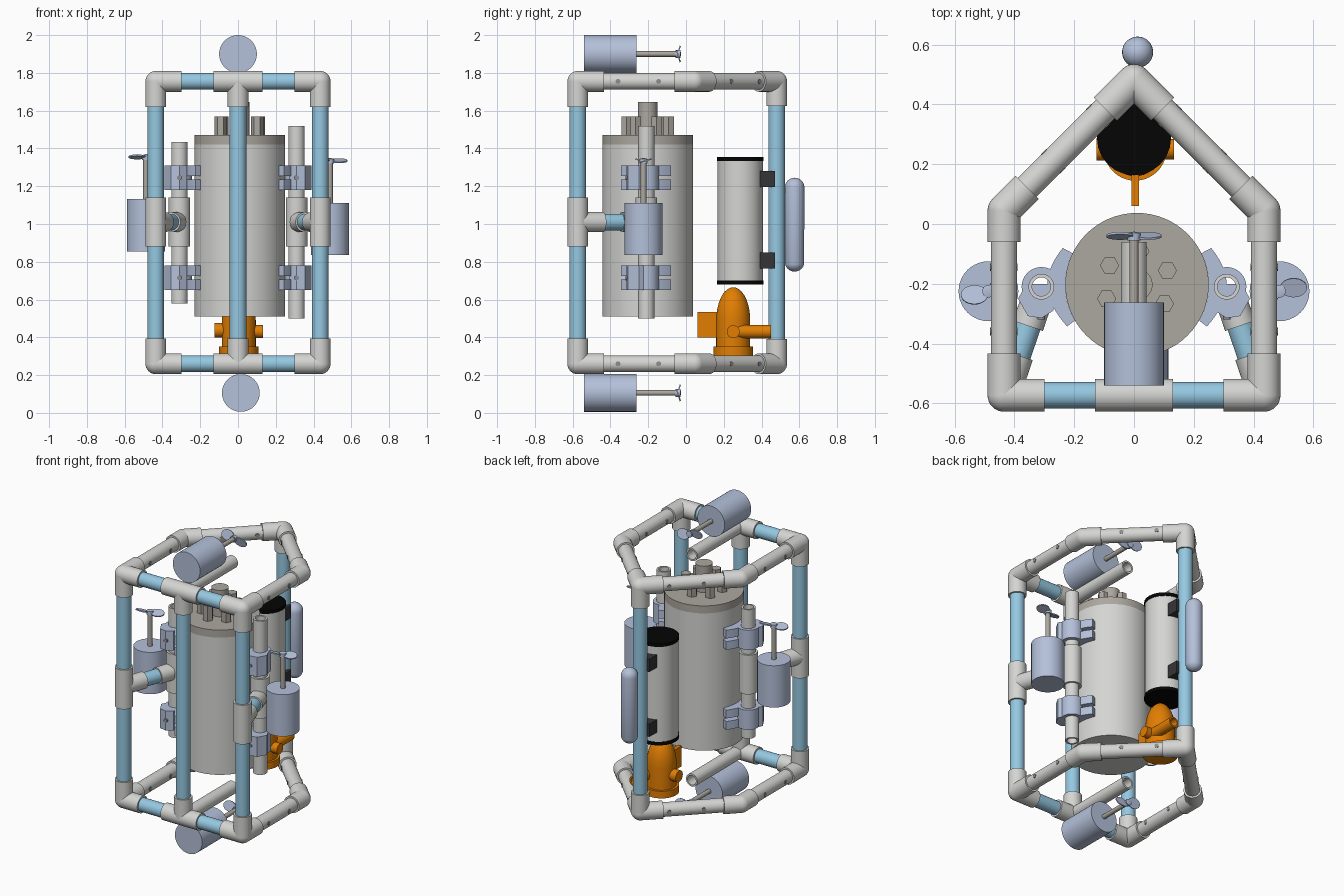
import bpy, bmesh, math
from mathutils import Vector, Matrix

cube = bpy.data.objects.get("Cube")
if cube:
    bpy.data.objects.remove(cube)


def material(name, rgb):
    m = bpy.data.materials.new(name)
    m.use_nodes = True
    col = [c ** 2.2 for c in rgb] + [1]
    m.diffuse_color = col
    m.node_tree.nodes["Principled BSDF"].inputs["Base Color"].default_value = col
    return m


GREY = material("light grey plastic", (.83, .83, .82))
BLUE = material("pale blue pipe", (.58, .78, .88))
STEEL = material("blue grey plastic", (.70, .75, .85))
TAUPE = material("warm grey cap", (.67, .65, .62))
ORANGE = material("orange pump", (.88, .49, .04))
BLACK = material("black cap", (.05, .05, .05))
DARK = material("dark strap", (.22, .22, .23))
HOLE = material("shaded hole", (.55, .55, .55))


def finish(name, bm, mat, matrix=None):
    bmesh.ops.recalc_face_normals(bm, faces=bm.faces)
    me = bpy.data.meshes.new(name)
    bm.to_mesh(me)
    bm.free()
    me.materials.append(mat)
    me.shade_smooth()
    me.set_sharp_from_angle(angle=math.radians(35))
    ob = bpy.data.objects.new(name, me)
    bpy.context.collection.objects.link(ob)
    if matrix:
        ob.matrix_world = matrix
    return ob


def lathe(name, profile, mat, matrix=None, segs=32):
    """Spin a radius/height profile round the local z axis."""
    bm = bmesh.new()
    vs = [bm.verts.new((r, 0, z)) for r, z in profile]
    es = [bm.edges.new(pair) for pair in zip(vs, vs[1:])]
    bmesh.ops.spin(bm, geom=vs + es, cent=(0, 0, 0), axis=(0, 0, 1),
                   angle=math.tau, steps=segs, use_duplicate=False)
    bmesh.ops.remove_doubles(bm, verts=bm.verts, dist=1e-5)
    return finish(name, bm, mat, matrix)


def rod(name, a, b, r, mat, bore=0, segs=32):
    """Solid or hollow cylinder from a to b."""
    a, b = Vector(a), Vector(b)
    h = (b - a).length
    prof = [(bore, 0), (r, 0), (r, h), (bore, h)]
    if bore:
        prof.append((bore, 0))
    rot = Vector((0, 0, 1)).rotation_difference(b - a).to_matrix().to_4x4()
    return lathe(name, prof, mat, Matrix.Translation(a) @ rot, segs)


def ball(name, p, r, mat):
    bm = bmesh.new()
    bmesh.ops.create_uvsphere(bm, u_segments=32, v_segments=16, radius=r)
    return finish(name, bm, mat, Matrix.Translation(p))


def fitting(name, p, arms, r=.055):
    """Pipe fitting: rounded core with one sleeve per (direction, length)."""
    p = Vector(p)
    ball(name + "_core", p, r, GREY)
    for d, length in arms:
        rod(name + "_sleeve", p, p + Vector(d).normalized() * length, r, GREY)


def box(name, lo, hi, mat):
    bm = bmesh.new()
    lo, hi = Vector(lo), Vector(hi)
    bmesh.ops.create_cube(bm, size=1, matrix=Matrix.Translation((lo + hi) / 2)
                          @ Matrix.Diagonal((*(hi - lo), 1)))
    return finish(name, bm, mat)


def slab(name, pts, z0, z1, mat):
    """Extrude an outline in the ground plane."""
    bm = bmesh.new()
    f = bm.faces.new([bm.verts.new((x, y, z0)) for x, y in pts])
    ext = bmesh.ops.extrude_face_region(bm, geom=[f])
    bmesh.ops.translate(bm, vec=(0, 0, z1 - z0),
                        verts=[v for v in ext["geom"] if isinstance(v, bmesh.types.BMVert)])
    return finish(name, bm, mat)


# Frame: two house-shaped pipe rings
W, F, S, A = .435, -.573, .045, .48
PIPE, LOW, HIGH = .044, .26, 1.755
for z, v in ((LOW, 1), (HIGH, -1)):
    fitting("apex_elbow", (0, A, z), [((1, -1, 0), .135), ((-1, -1, 0), .135), ((0, 0, v), .13)])
    fitting("front_tee", (0, F, z), [((1, 0, 0), .13), ((-1, 0, 0), .13), ((0, 0, v), .135)])
    rod("thruster_arm", (0, F, z), (0, -.06, z), .042, GREY, .031)
    for s in (-1, 1):
        fitting("corner_elbow", (s * W, F, z),
                [((-s, 0, 0), .135), ((0, 1, 0), .14), ((0, 0, v), .135)])
        fitting("side_elbow", (s * W, S, z), [((0, -1, 0), .105), ((-s, 1, 0), .11)])
        rod("front_rail", (0, F, z), (s * W, F, z), PIPE, BLUE)
        rod("side_rail", (s * W, F, z), (s * W, S, z), PIPE, GREY)
        rod("back_rail", (s * W, S, z), (0, A, z), PIPE, GREY)
        # Drilled holes through the rails
        for y in (-.36, -.145):
            rod("rail_hole", (s * (W - .046), y, z), (s * (W + .046), y, z), .013, HOLE, 0, 16)
        for y in (.21, .36):
            c, n = Vector((s * (A - y), y, z)), Vector((s, 1, 0)).normalized() * .046
            rod("rail_hole", c - n, c + n, .013, HOLE, 0, 16)

# Upright posts
for x, y in ((0, F), (W, F), (-W, F), (0, A)):
    rod("post", (x, y, LOW), (x, y, HIGH), PIPE, BLUE)


def thruster(name, base, axis):
    """Motor can, shaft and two-bladed propeller; base is the rear of the can."""
    base = Vector(base)
    turn = Matrix.Rotation(-math.pi / 2, 4, 'X') if axis == 'Y' else Matrix.Identity(4)
    m = Matrix.Translation(base) @ turn
    lathe(name + "_motor", [(0, 0), (.1, 0), (.1, .277), (0, .277)], STEEL, m, 40)
    lathe(name + "_shaft", [(.015, .27), (.015, .5)], TAUPE, m, 16)
    lathe(name + "_hub", [(0, .485), (.021, .485), (.021, .51), (0, .515)], STEEL, m, 20)
    for s in (-1, 1):
        bm = bmesh.new()
        bmesh.ops.create_cone(bm, cap_ends=True, segments=24, radius1=1, radius2=1, depth=1)
        blade = (m @ Matrix.Translation((s * .047, s * .012, .5))
                 @ Matrix.Rotation(s * .3, 4, 'X') @ Matrix.Diagonal((.045, .033, .007, 1)))
        finish(name + "_blade", bm, STEEL, blade)


thruster("top_thruster", (0, -.54, 1.9), 'Y')
thruster("bottom_thruster", (.015, -.54, .106), 'Y')
thruster("left_thruster", (.487, -.225, .835), 'Z')
thruster("right_thruster", (-.487, -.225, .855), 'Z')

# Side carriers: mid tee, cross pipe, upright pipe and clamps
CX, CY, R = .01, -.203, .24
for s, z0, z1 in ((-1, .58, 1.435), (1, .5, 1.52)):
    post, pipe = Vector((s * W, F, 1.01)), Vector((s * .31, -.21, 1.01))
    d, up = pipe - post, Vector((0, 0, .13))
    rod("mid_tee", post - up, post + up, .055, GREY)
    rod("mid_tee_branch", post, post + d * .37, .053, GREY)
    rod("cross_pipe", post, pipe, PIPE, BLUE)
    rod("pipe_tee", pipe - up, pipe + up, .057, GREY, .035)
    rod("pipe_tee_branch", post + d * .64, pipe - d * .11, .053, GREY)
    rod("carrier_pipe", (pipe.x, pipe.y, z0), (pipe.x, pipe.y, z1), .043, GREY, .031)
    for z in (.715, 1.245):
        rod("clamp_ring", (pipe.x, pipe.y, z - .065), (pipe.x, pipe.y, z + .065), .066, STEEL, .04)
        lug = [(.27, -.29), (.31, -.315), (.355, -.308), (.388, -.25), (.36, -.2), (.27, -.2)]
        slab("clamp_lug", [(s * x, y) for x, y in lug], z - .065, z + .065, STEEL)
        rod("clamp_screw", (pipe.x, -.3, z), (pipe.x, -.319, z), .013, HOLE, 0, 16)
        # Curved saddle fingers lying against the hull
        angles = [math.radians(a) for a in range(-30, 27, 4)]
        arc = [(CX + s * R * math.cos(a), CY + R * math.sin(a)) for a in angles]
        arc += [(CX + s * (R + .03 + .03 * math.cos(a * 3)) * math.cos(a),
                 CY + (R + .04) * math.sin(a)) for a in reversed(angles)]
        for lo, hi in ((-.065, -.01), (.01, .065)):
            slab("clamp_saddle", arc, z + lo, z + hi, STEEL)

# Main hull with cap and cable glands
rod("hull", (CX, CY, .51), (CX, CY, 1.42), R, GREY, 0, 64)
rod("hull_cap", (CX, CY, 1.42), (CX, CY, 1.47), R, TAUPE, 0, 64)
rod("centre_gland", (CX, CY, 1.46), (CX, CY, 1.645), .052, TAUPE)
for i in range(6):
    a = math.radians(25 + 60 * i)
    x, y = CX + .112 * math.cos(a), CY + .112 * math.sin(a)
    rod("cable_gland", (x, y, 1.46), (x, y, 1.57), .032, TAUPE, 0, 6)

# Battery tube strapped to the back post
BY = .287
rod("battery_tube", (0, BY, .695), (0, BY, 1.335), .12, GREY, 0, 48)
for z in (.68, 1.333):
    rod("battery_cap", (0, BY, z), (0, BY, z + .022), .124, BLACK, 0, 24)
for z in (.765, 1.195):
    box("battery_strap", (-.06, .37, z), (.06, .47, z + .085), DARK)

# Float behind the back post
cap = [(.052 * math.cos(a), .052 * math.sin(a)) for a in
       (math.radians(t) for t in range(-90, 91, 15))]
lathe("rear_float", [(r, z + (.8 if z < 0 else 1.193)) for r, z in cap], STEEL,
      Matrix.Translation((.012, .575, 0)))

# Pump: domed body, base collar, front fin and outlets
PX, PY = .004, .25
dome = [(.09 * math.cos(a), .49 + .175 * math.sin(a)) for a in
        (math.radians(t) for t in range(0, 91, 10))]
lathe("pump_body", [(0, .305), (.105, .305), (.105, .352), (.09, .352)] + dome, ORANGE,
      Matrix.Translation((PX, PY, 0)), 40)
box("pump_fin", (PX - .013, .06, .4), (PX + .013, .19, .535), ORANGE)
rod("pump_outlet", (.065, PY, .43), (.065, .45, .43), .035, ORANGE, .025)
rod("pump_outlet_neck", (.04, PY, .43), (.133, PY, .43), .034, ORANGE)
rod("pump_side_port", (-.04, PY, .437), (-.125, PY, .437), .038, ORANGE)
